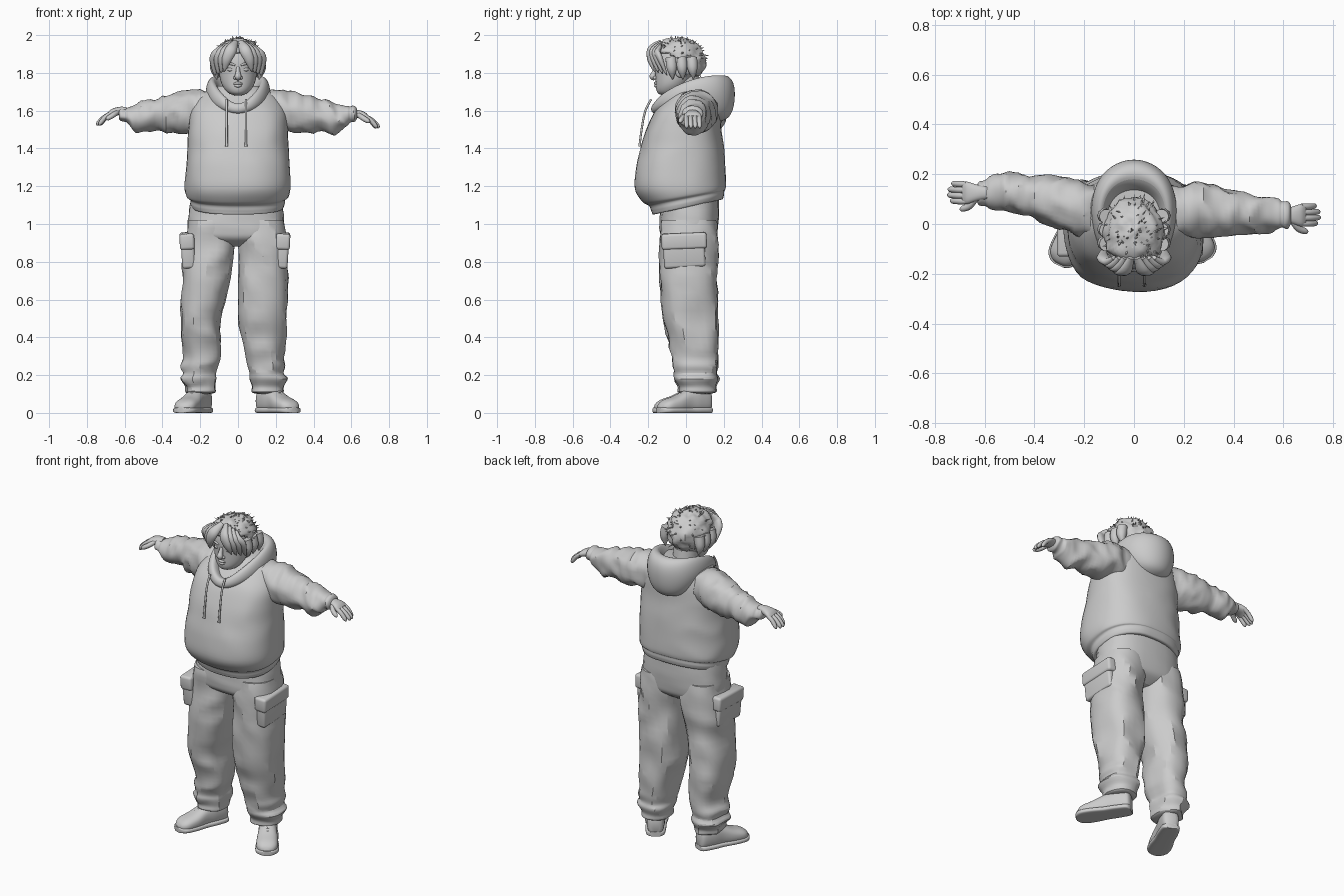
import bpy, bmesh, math, random
from mathutils import Vector, noise

random.seed(4)


def finish(name, bm, angle=40):
    bmesh.ops.recalc_face_normals(bm, faces=bm.faces)
    me = bpy.data.meshes.new(name)
    bm.to_mesh(me)
    bm.free()
    ob = bpy.data.objects.new(name, me)
    bpy.context.collection.objects.link(ob)
    bpy.ops.object.select_all(action='DESELECT')
    ob.select_set(True)
    bpy.context.view_layer.objects.active = ob
    bpy.ops.object.shade_smooth_by_angle(angle=math.radians(angle))
    return ob


def smooth_rows(p, k):
    # Catmull-Rom interpolation of equal-length tuples
    out = []
    for i in range(len(p) - 1):
        q = (p[max(i - 1, 0)], p[i], p[i + 1], p[min(i + 2, len(p) - 1)])
        for j in range(k):
            t = j / k
            out.append(tuple(.5 * (2*b + (c - a)*t + (2*a - 5*b + 4*c - d)*t*t
                                   + (3*b - a - 3*c + d)*t**3) for a, b, c, d in zip(*q)))
    return out + [tuple(p[-1])]


def skin(bm, loops, caps=True):
    rows = [[bm.verts.new(v) for v in lp] for lp in loops]
    n = len(rows[0])
    for r, s in zip(rows, rows[1:]):
        for i in range(n):
            bm.faces.new((r[i], r[(i + 1) % n], s[(i + 1) % n], s[i]))
    if caps:
        bm.faces.new(rows[0])
        bm.faces.new(rows[-1])


def loft(name, rings, axis='z', n=36, power=2.0, k=5, fold=0, freq=(9, 9, 9), floor=None, angle=40):
    # rings: x, y, z, radius a, radius b, (tilt); fold adds cloth creases
    A, B = {'z': (0, 1), 'x': (1, 2), 'y': (0, 2)}[axis]
    loops = []
    for r in smooth_rows(rings, k):
        lp = []
        for i in range(n):
            t = 2 * math.pi * i / n
            c, s = math.cos(t), math.sin(t)
            v = Vector(r[:3])
            a = math.copysign(abs(c) ** (2 / power), c) * r[3]
            b = math.copysign(abs(s) ** (2 / power), s) * r[4]
            q = Vector((v.x * freq[0], v.y * freq[1], v.z * freq[2]))
            q[A] += a * freq[A]
            q[B] += b * freq[B]
            f = 1 + fold * (.5 - 2 * abs(noise.noise(q))) / max(r[3], .03)
            v[A] += a * f
            v[B] += b * f
            if len(r) > 5:
                v.z += r[5] * b
            if floor is not None:
                v.z = max(v.z, floor)
            lp.append(v)
        loops.append(lp)
    bm = bmesh.new()
    skin(bm, loops)
    return finish(name, bm, angle)


def tube(name, pts, flat=1.0, n=10, k=5):
    # pts: x, y, z, radius
    p = smooth_rows(pts, k)
    loops = []
    for i, r in enumerate(p):
        d = (Vector(p[min(i + 1, len(p) - 1)][:3]) - Vector(p[max(i - 1, 0)][:3])).normalized()
        u = d.cross(Vector((0, 1, 0))).normalized()
        w = d.cross(u)
        loops.append([Vector(r[:3]) + max(r[3], .001) * (u * math.cos(t) + w * math.sin(t) * flat)
                      for t in (2 * math.pi * j / n for j in range(n))])
    bm = bmesh.new()
    skin(bm, loops)
    return finish(name, bm, 60)


def ball(name, loc, size):
    bm = bmesh.new()
    bmesh.ops.create_uvsphere(bm, u_segments=20, v_segments=14, radius=1)
    for v in bm.verts:
        v.co = Vector(loc) + Vector([a * b for a, b in zip(v.co, size)])
    return finish(name, bm)


def padded_box(name, loc, size, rot, bevel=.015):
    bm = bmesh.new()
    bmesh.ops.create_cube(bm, size=1)
    bmesh.ops.scale(bm, vec=size, verts=bm.verts)
    bmesh.ops.bevel(bm, geom=bm.edges[:], offset=bevel, segments=3, affect='EDGES', profile=.5)
    ob = finish(name, bm)
    ob.location, ob.rotation_euler = loc, rot


# hoodie body with big belly and tucked hem band
loft('hoodie_body', [
    (0, .01, 1.115, .19, .14, .2), (0, .01, 1.09, .235, .18, .22), (0, .01, 1.11, .25, .192, .22),
    (0, .005, 1.135, .253, .198, .2), (0, -.01, 1.15, .272, .218, .15), (0, -.03, 1.2, .281, .24, .05),
    (0, -.03, 1.3, .275, .236, 0), (0, -.02, 1.4, .266, .22, 0), (0, -.012, 1.5, .262, .2, 0),
    (0, .01, 1.6, .25, .17, 0), (0, .04, 1.68, .2, .125, 0), (0, .055, 1.73, .12, .09, 0)],
    n=48, power=2.4, fold=.006, freq=(5, 5, 5))

# hood draped round the neck: half loops from front to back, mirrored
hood_rows = [
    [(0, -.12, 1.59), (.07, -.07, 1.65), (.1, .02, 1.69), (.08, .1, 1.7), (0, .13, 1.7)],
    [(0, -.17, 1.62), (.085, -.135, 1.7), (.14, .02, 1.785), (.105, .15, 1.805), (0, .19, 1.8)],
    [(0, -.2, 1.6), (.115, -.155, 1.68), (.18, .02, 1.755), (.145, .2, 1.785), (0, .28, 1.77)],
    [(0, -.205, 1.57), (.13, -.15, 1.63), (.19, .03, 1.69), (.16, .21, 1.67), (0, .29, 1.67)],
    [(0, -.17, 1.56), (.12, -.11, 1.61), (.17, .05, 1.64), (.11, .21, 1.56), (0, .255, 1.55)],
    [(0, -.12, 1.57), (.1, -.08, 1.61), (.15, .06, 1.62), (.09, .13, 1.55), (0, .16, 1.53)]]
bm = bmesh.new()
skin(bm, [h + [(-x, y, z) for x, y, z in h[-2:0:-1]] for h in hood_rows], caps=False)
finish('hood', bm, 80).modifiers.new('round', 'SUBSURF').levels = 3
bpy.data.objects['hood'].modifiers['round'].render_levels = 3

# drawstrings
for x in (-.06, .042):
    tube('drawstring', [(x, -.185, 1.66, .006), (x, -.215, 1.6, .006), (x, -.232, 1.52, .006),
                        (x, -.243, 1.44, .006), (x, -.245, 1.41, .008)])

# arms: the left one swings slightly further back
for s, dy, tip in ((1, 0, -.015), (-1, .09, 0)):
    def off(x):
        return dy * min(max((x - .2) / .3, 0), 1)
    sleeve = [(.1, .05, 1.61, .08, .09), (.2, .055, 1.6, .11, .108), (.3, .055, 1.59, .105, .108),
              (.4, .045, 1.578, .086, .094), (.5, .04, 1.562, .075, .087), (.55, .037, 1.565, .07, .07),
              (.58, .035, 1.577, .06, .05), (.595, .035, 1.58, .05, .04), (.62, .035, 1.585, .048, .037),
              (.63, .035, 1.585, .035, .025)]
    loft('sleeve', [(s * x, y + off(x), z, a, b) for x, y, z, a, b in sleeve], 'x',
         power=2.1, fold=.016, freq=(13, 6, 9))
    hy = .035 + dy
    loft('palm', [(s * x, hy, z + tip, a, b) for x, z, a, b in (
        (.59, 1.6, .025, .02), (.63, 1.598, .033, .022), (.67, 1.588, .045, .02), (.69, 1.575, .042, .015))],
        'x', n=20, power=2.3)
    for i, ln in enumerate((.045, .056, .054, .04)):
        y = hy - .034 + i * .023
        tube('finger', [(s * .672, y, 1.586 + tip, .012), (s * (.68 + ln * .5), y, 1.565 + tip, .0125),
                        (s * (.683 + ln), y + .002, 1.535 + tip, .011),
                        (s * (.688 + ln), y + .002, 1.522 + tip, .004)])
    tube('thumb', [(s * .635, hy - .02, 1.595 + tip, .013), (s * .66, hy - .052, 1.577 + tip, .014),
                   (s * .688, hy - .064, 1.56 + tip, .012), (s * .698, hy - .065, 1.553 + tip, .004)])

# trousers
loft('trouser_seat', [(-.01, .02, 1.17, .235, .15), (-.01, .018, 1.05, .25, .155), (-.01, .015, .97, .255, .155),
                      (-.01, .015, .92, .23, .14), (-.01, .02, .88, .1, .08)], n=28, power=2.5, fold=.008, angle=25)
legs = {'trouser_leg_right': [
    (.12, .015, 1.02, .12, .14), (.128, .015, .92, .127, .155), (.133, .015, .8, .128, .152),
    (.133, .015, .68, .13, .15), (.131, .025, .5, .128, .143), (.138, .035, .4, .118, .132),
    (.142, .045, .3, .1, .12), (.152, .05, .25, .1, .115), (.15, .05, .21, .09, .108),
    (.158, .055, .18, .1, .117), (.155, .055, .14, .082, .1), (.155, .055, .11, .08, .1), (.155, .055, .1, .05, .06)],
    'trouser_leg_left': [
    (-.14, .015, 1.02, .12, .14), (-.145, .015, .92, .13, .155), (-.163, .015, .8, .13, .152),
    (-.175, .015, .68, .124, .15), (-.198, .025, .5, .106, .143), (-.195, .035, .4, .1, .132),
    (-.19, .045, .3, .097, .12), (-.205, .05, .25, .1, .115), (-.203, .05, .21, .086, .108),
    (-.21, .055, .18, .095, .117), (-.2, .055, .14, .078, .1), (-.2, .055, .11, .075, .1), (-.2, .055, .1, .05, .06)]}
for name, rings in legs.items():
    loft(name, rings, n=24, power=2.4, k=4, fold=.014, freq=(7, 7, 5), angle=25)

# cargo pockets with flaps
for s, x in ((1, .232), (-1, -.265)):
    padded_box('cargo_pocket', (x, -.01, .855), (.07, .22, .17), (.06, s * .06, 0))
    padded_box('pocket_flap', (x + s * .005, -.01, .91), (.078, .24, .085), (.04, s * .04, 0))

# shoes, toes turned out
upper = [(.022, .055, .025, .04), (.005, .065, .045, .065), (-.06, .07, .052, .075), (-.12, .062, .052, .064),
         (-.19, .045, .06, .047), (-.25, .036, .058, .036), (-.28, .028, .04, .026), (-.292, .025, .015, .01)]
for x, turn in ((.135, 33), (-.18, -24)):
    parts = [loft('shoe_upper', [(0, y, z, a, b) for y, z, a, b in upper], 'y', n=28, power=2.4, floor=.008),
             loft('shoe_sole', [(0, y * 1.02, .014, a + .006, .015) for y, z, a, b in upper], 'y', n=28, power=4)]
    for i in range(4):
        y = -.115 - i * .02
        h = .128 - i * .011
        parts.append(tube('shoe_lace', [(-.026, y, h - .012, .004), (0, y, h, .005), (.026, y, h - .012, .004)]))
    for p in parts:
        p.location, p.rotation_euler = (x, .105, 0), (0, 0, math.radians(turn))

# head, neck and face
loft('neck', [(0, .03, 1.58, .085, .08), (0, .01, 1.68, .072, .075), (0, -.01, 1.78, .07, .08)])
loft('head', [(0, -.1, 1.68, .015, .02), (0, -.095, 1.69, .045, .05), (0, -.085, 1.71, .068, .072),
              (0, -.07, 1.745, .088, .09), (0, -.05, 1.8, .1, .112), (0, -.042, 1.87, .104, .122),
              (0, -.042, 1.93, .085, .1), (0, -.042, 1.97, .03, .04)])
tube('nose', [(0, -.158, 1.83, .009), (0, -.17, 1.8, .013), (0, -.176, 1.78, .018), (0, -.165, 1.765, .008)])
tube('upper_lip', [(-.03, -.148, 1.74, .002), (0, -.163, 1.746, .008), (.03, -.148, 1.74, .002)], n=8)
tube('lower_lip', [(-.026, -.146, 1.736, .002), (0, -.16, 1.731, .009), (.026, -.146, 1.736, .002)], n=8)
for s in (1, -1):
    ball('eye', (s * .038, -.143, 1.818), (.019, .016, .012))
    ball('nostril_wing', (s * .015, -.164, 1.774), (.01, .01, .009))
    tube('eyebrow', [(s * .014, -.162, 1.84, .004), (s * .04, -.157, 1.848, .007), (s * .07, -.137, 1.84, .003)])
    ball('ear', (s * .103, -.03, 1.81), (.014, .028, .035))

# hair cap, open at the face
bm = bmesh.new()
bmesh.ops.create_uvsphere(bm, u_segments=40, v_segments=28, radius=1)
for v in bm.verts:
    f = 1 + .12 * noise.noise(v.co * 3.5)
    v.co = Vector((v.co.x * .124 * f, v.co.y * .146 * f - .042, v.co.z * .12 * f + 1.866))
gone = [v for v in bm.verts if v.co.z < 1.765 or (v.co.y < -.085 and v.co.z < 1.905)
        or (v.co.y < -.03 and v.co.z < 1.79)]
bmesh.ops.delete(bm, geom=gone, context='VERTS')
roots = [(v.co.copy(), v.normal.copy()) for v in bm.verts]
cap = finish('hair_cap', bm)
mod = cap.modifiers.new('thick', 'SOLIDIFY')
mod.thickness, mod.offset = .02, -1

# parted fringe locks and side locks
for s in (1, -1):
    for i in range(4):
        d = i * .022
        tube('fringe_lock', [(s * (.012 + d), -.135, 1.965 - d * .35, .015),
                             (s * (.035 + d), -.185 + d * .5, 1.925 - d * .3, .03),
                             (s * (.058 + d), -.19 + d * .8, 1.875, .027),
                             (s * (.07 + d * .8), -.175 + d, 1.825 - d * .3, .012),
                             (s * (.075 + d * .7), -.165 + d, 1.805 - d * .3, .001)], flat=.6)
    for i in range(3):
        y = -.08 + i * .055
        tube('side_lock', [(s * .11, y, 1.88, .03), (s * .12, y + .005, 1.82, .027),
                           (s * .112, y + .01, 1.765, .002)], flat=1)

# small stray tufts over the whole cap
bm = bmesh.new()
for co, _ in random.sample(roots, 130):
    out = (co - Vector((0, -.042, 1.855))).normalized()
    side = out.orthogonal().normalized() * random.uniform(.004, .009)
    other = out.cross(side) * random.uniform(.5, 1)
    tip = co + out * random.uniform(.008, .022) + Vector((random.uniform(-1, 1), random.uniform(-1, 1), -.5)) * .01
    base = [bm.verts.new(co - out * .004 + o) for o in (side, other, -side, -other)]
    top = bm.verts.new(tip)
    bm.faces.new(base)
    for i in range(4):
        bm.faces.new((base[i], base[(i + 1) % 4], top))
finish('hair_tufts', bm)
